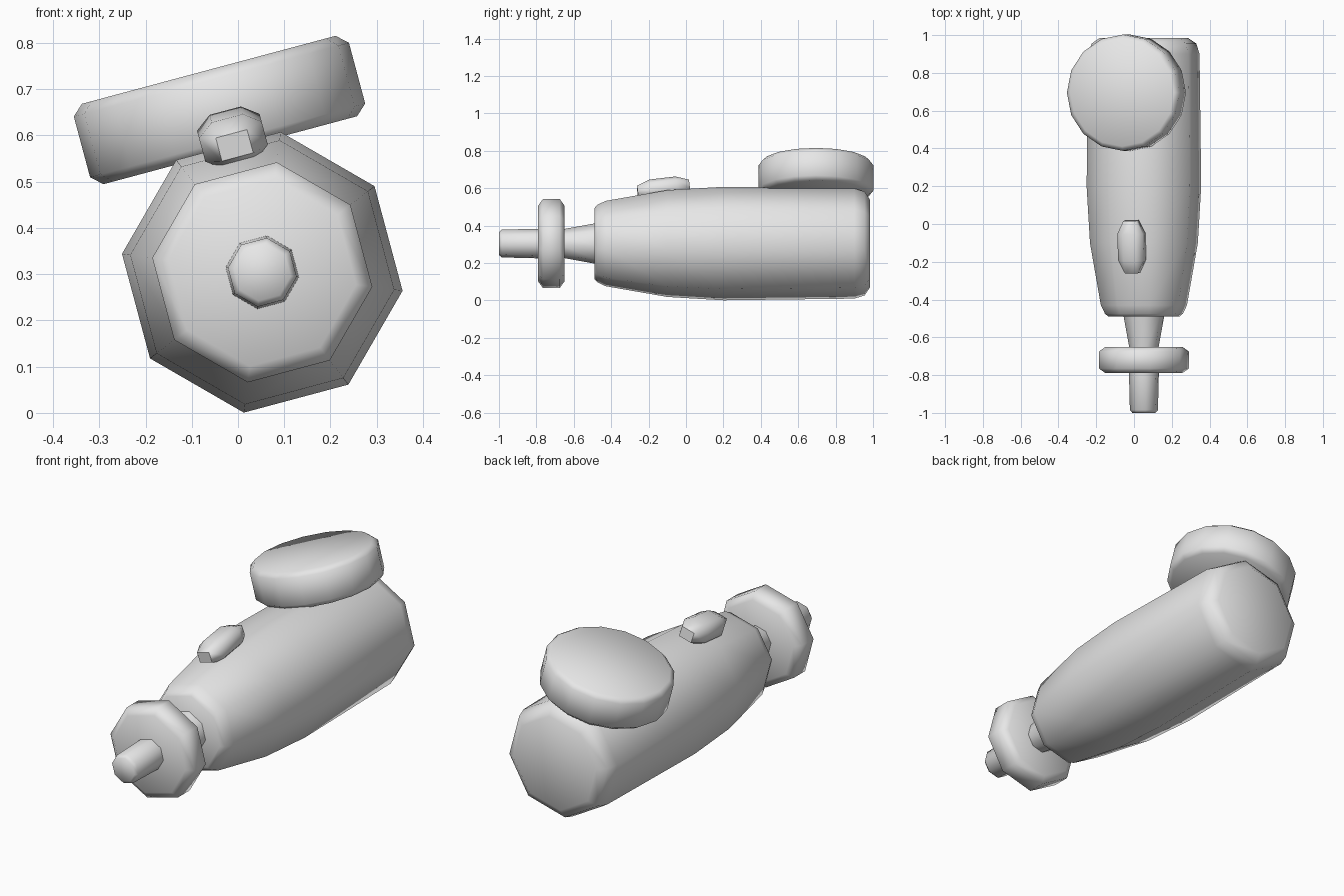
import bpy, bmesh
from math import radians, cos, sin, tau
from mathutils import Matrix

cube = bpy.data.objects.get("Cube")
if cube:
    bpy.data.objects.remove(cube, do_unlink=True)

# Single plain grey
grey = bpy.data.materials.new("plain_grey")
grey.use_nodes = True
grey.diffuse_color = (0.8, 0.8, 0.8, 1)
grey.node_tree.nodes["Principled BSDF"].inputs["Base Color"].default_value = (0.8, 0.8, 0.8, 1)

AXIS_X, AXIS_Z = 0.0525, 0.304
ROLL = radians(15)


def finish(name, bm, matrix):
    """Turn a bmesh into a smooth-shaded, placed object."""
    bmesh.ops.recalc_face_normals(bm, faces=bm.faces)
    bm.transform(matrix)
    mesh = bpy.data.meshes.new(name)
    bm.to_mesh(mesh)
    bm.free()
    mesh.materials.append(grey)
    obj = bpy.data.objects.new(name, mesh)
    bpy.context.collection.objects.link(obj)
    bpy.ops.object.select_all(action='DESELECT')
    obj.select_set(True)
    bpy.context.view_layer.objects.active = obj
    bpy.ops.object.shade_smooth_by_angle(angle=radians(60))
    return obj


def lathe(name, profile, sides, phase, matrix):
    """Capped revolve of (height, radius) points about local z."""
    bm = bmesh.new()
    rings = []
    for h, r in profile:
        angles = [phase + tau * i / sides for i in range(sides)]
        rings.append([bm.verts.new((r * cos(a), r * sin(a), h)) for a in angles])
    for low, high in zip(rings, rings[1:]):
        for i in range(sides):
            j = (i + 1) % sides
            bm.faces.new((low[i], low[j], high[j], high[i]))
    bm.faces.new(rings[0])
    bm.faces.new(rings[-1])
    return finish(name, bm, matrix)


# Eight-sided parts along the main axis, front to back
along_y = Matrix.Translation((AXIS_X, 0, AXIS_Z)) @ Matrix.Rotation(radians(-90), 4, 'X')
main_parts = {
    "front_rod": [(-1, 0.062), (-0.985, 0.075), (-0.78, 0.08)],
    "front_collar": [(-0.79, 0.205), (-0.765, 0.24), (-0.675, 0.24), (-0.65, 0.205)],
    "neck": [(-0.66, 0.077), (-0.48, 0.11)],
    "body": [(-0.49, 0.19), (-0.475, 0.208), (-0.43, 0.23), (-0.1, 0.288),
             (0.2, 0.306), (0.9, 0.297), (0.955, 0.28), (0.985, 0.235)],
}
for part, profile in main_parts.items():
    lathe(part, profile, 8, radians(7.5), along_y)

# Tilted round drum on top at the back
drum_place = Matrix.Translation((-0.04, 0.695, 0.655)) @ Matrix.Rotation(-ROLL, 4, 'Y')
lathe("top_drum", [(-0.09, 0.284), (-0.068, 0.308), (0.068, 0.308), (0.09, 0.284)],
      16, 0, drum_place)

# Bevelled thumb button on the upper slope
bm = bmesh.new()
bmesh.ops.create_cube(bm, size=1)
bmesh.ops.bevel(bm, geom=bm.edges[:], offset=0.25, segments=1, affect='EDGES')
button_place = (Matrix.Translation((-0.012, -0.12, 0.595))
                @ Matrix.Rotation(-ROLL, 4, 'Y')
                @ Matrix.Rotation(radians(7), 4, 'X')
                @ Matrix.Diagonal((0.14, 0.28, 0.105, 1)))
finish("thumb_button", bm, button_place)
